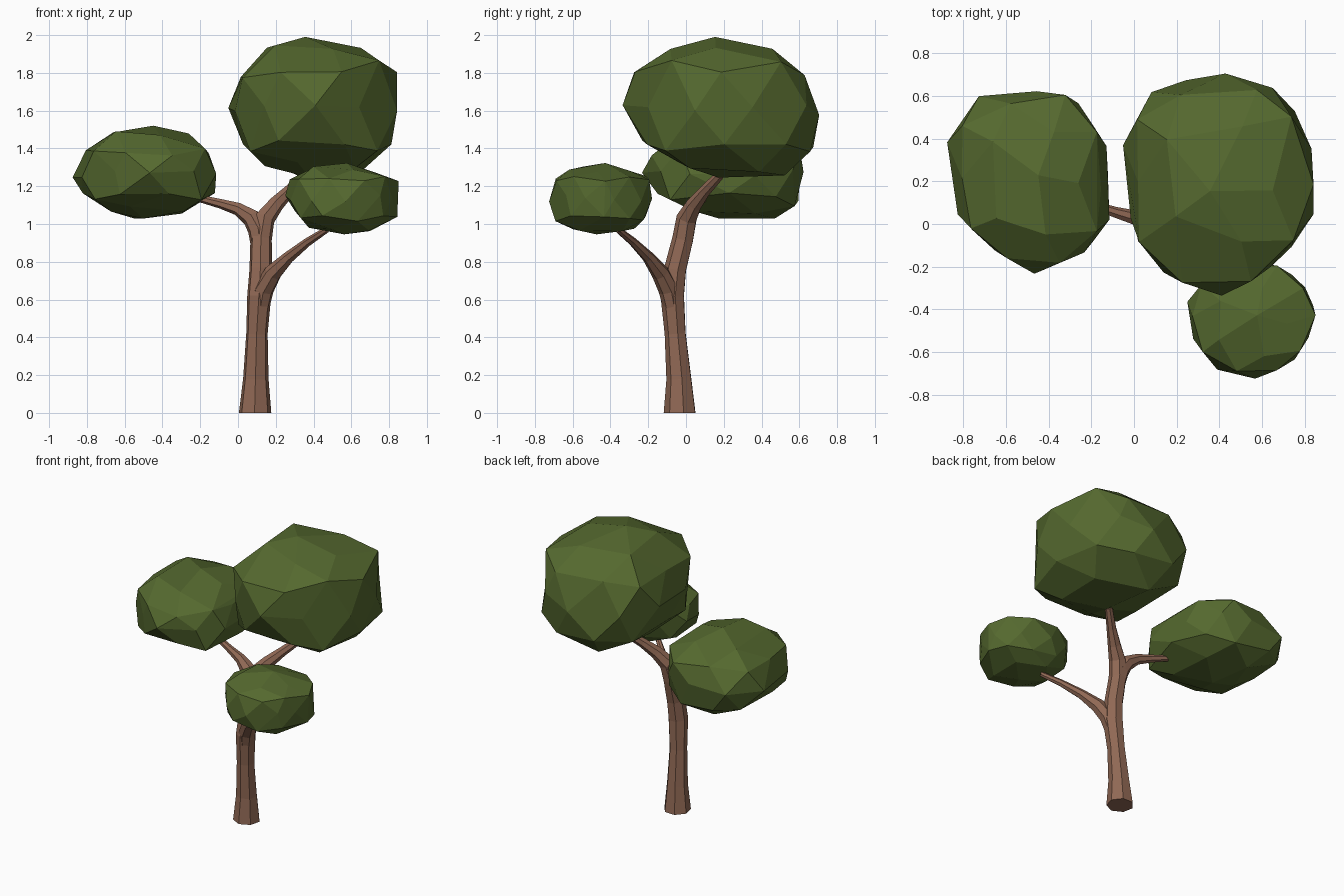
import bpy, bmesh, math, random
from mathutils import Vector

random.seed(7)


def material(name, rgb):
    m = bpy.data.materials.new(name)
    m.diffuse_color = (*rgb, 1)
    return m


BARK = material("bark brown", (0.28, 0.14, 0.09))
LEAF = material("leaf green", (0.09, 0.14, 0.028))


def finish(bm, name, mat):
    bmesh.ops.recalc_face_normals(bm, faces=bm.faces)
    me = bpy.data.meshes.new(name)
    bm.to_mesh(me)
    bm.free()
    ob = bpy.data.objects.new(name, me)
    bpy.context.collection.objects.link(ob)
    me.materials.append(mat)
    return ob


def tube(name, path, sides=7):
    """Tapered faceted limb through (x, y, z, radius) stations, without twist."""
    bm = bmesh.new()
    pts = [Vector(p[:3]) for p in path]
    rings = []
    u = Vector((1, 0.2, 0))
    for i, p in enumerate(pts):
        d = (pts[min(i + 1, len(pts) - 1)] - pts[max(i - 1, 0)]).normalized()
        if p.z == 0:
            d = Vector((0, 0, 1))
        u = (u - d * u.dot(d)).normalized()
        v = d.cross(u)
        rings.append([bm.verts.new(p + path[i][3] * (
            u * math.cos(a) + v * math.sin(a)))
            for a in [2 * math.pi * k / sides for k in range(sides)]])
    for a, b in zip(rings, rings[1:]):
        for k in range(sides):
            j = (k + 1) % sides
            bm.faces.new((a[k], a[j], b[j], b[k]))
    bm.faces.new(rings[0])
    bm.faces.new(rings[-1])
    return finish(bm, name, BARK)


def press(co, outline, i, j):
    """Push a point back inside a convex anticlockwise outline on axes i, j."""
    for a, b in zip(outline, outline[1:] + outline[:1]):
        n = Vector((b[1] - a[1], a[0] - b[0])).normalized()
        d = (co[i] - a[0]) * n.x + (co[j] - a[1]) * n.y
        if d > 0:
            co[i] -= d * n.x
            co[j] -= d * n.y


def foliage(name, low, high, front, side, top):
    """Faceted clump: a plump ball pressed into front, side and top outlines."""
    bm = bmesh.new()
    bmesh.ops.create_icosphere(bm, subdivisions=2, radius=1)
    for v in bm.verts:
        c = (v.co + Vector([random.uniform(-0.07, 0.07) for _ in range(3)])).normalized()
        for i in range(3):
            r = (high[i] - low[i]) / 2
            v.co[i] = (low[i] + high[i]) / 2 + 1.07 * r * math.copysign(abs(c[i]) ** 0.92, c[i])
        for _ in range(4):
            press(v.co, front, 0, 2)
            press(v.co, side, 1, 2)
            press(v.co, top, 0, 1)
    hull = bmesh.ops.convex_hull(bm, input=bm.verts[:])
    inner = {e for e in hull["geom_interior"] + hull["geom_unused"]
             if isinstance(e, bmesh.types.BMVert)}
    bmesh.ops.delete(bm, geom=list(inner), context='VERTS')
    # the old skin may differ from the hull: rebuild from the points alone
    pts = [v.co.copy() for v in bm.verts]
    bm.clear()
    for p in pts:
        bm.verts.new(p)
    bmesh.ops.convex_hull(bm, input=bm.verts[:])
    bmesh.ops.join_triangles(bm, faces=bm.faces, angle_face_threshold=0.3,
                             angle_shape_threshold=1.2)
    return finish(bm, name, LEAF)


# Trunk bending back and right into the top clump
tube("trunk", [(0.09, -0.03, 0, 0.088), (0.094, -0.035, 0.18, 0.069),
               (0.1, -0.055, 0.42, 0.058), (0.112, -0.07, 0.62, 0.065),
               (0.12, -0.055, 0.76, 0.061), (0.122, -0.015, 0.92, 0.058),
               (0.14, 0.005, 1.03, 0.056), (0.2, 0.045, 1.105, 0.043),
               (0.27, 0.1, 1.175, 0.032), (0.36, 0.18, 1.26, 0.025)])
# Left limb
tube("left_branch", [(0.118, -0.02, 0.88, 0.05), (0.108, -0.005, 0.97, 0.057),
                     (0.07, 0.01, 1.035, 0.05), (0.0, 0.03, 1.08, 0.035),
                     (-0.09, 0.055, 1.107, 0.026),
                     (-0.18, 0.085, 1.13, 0.021), (-0.28, 0.12, 1.155, 0.018)])
# Lower front limb
tube("front_branch", [(0.108, -0.06, 0.5, 0.045), (0.135, -0.09, 0.65, 0.055),
                      (0.185, -0.135, 0.74, 0.048), (0.27, -0.2, 0.825, 0.032),
                      (0.37, -0.28, 0.905, 0.023), (0.47, -0.36, 0.97, 0.017)])

# Leaf clumps
foliage("top_foliage", (-0.08, -0.34, 1.21), (0.87, 0.74, 2.0),
        [(-0.08, 1.65), (0.02, 1.43), (0.2, 1.25), (0.35, 1.21), (0.67, 1.28), (0.87, 1.48),
         (0.84, 1.82), (0.66, 1.93), (0.39, 2.0), (0.14, 1.93), (0, 1.76)],
        [(-0.34, 1.53), (-0.18, 1.4), (0.05, 1.28), (0.3, 1.21), (0.58, 1.27), (0.73, 1.49),
         (0.65, 1.77), (0.43, 1.95), (0.1, 2.0), (-0.15, 1.9), (-0.33, 1.76)],
        [(-0.08, 0.22), (0.02, -0.08), (0.23, -0.34), (0.42, -0.34), (0.6, -0.24), (0.83, -0.02),
         (0.87, 0.2), (0.8, 0.48), (0.6, 0.69), (0.38, 0.74), (0.1, 0.64), (-0.03, 0.48)])
foliage("left_foliage", (-0.88, -0.24, 1.0), (-0.08, 0.64, 1.53),
        [(-0.88, 1.2), (-0.57, 1.0), (-0.37, 1.01), (-0.08, 1.19), (-0.12, 1.33),
         (-0.23, 1.47), (-0.43, 1.53), (-0.57, 1.52), (-0.75, 1.45), (-0.87, 1.32)],
        [(-0.24, 1.28), (-0.15, 1.16), (0.1, 1.04), (0.37, 1.0), (0.58, 1.06), (0.64, 1.2),
         (0.61, 1.38), (0.4, 1.5), (0.15, 1.53), (-0.12, 1.45)],
        [(-0.88, 0.29), (-0.83, 0.05), (-0.69, -0.1), (-0.47, -0.24), (-0.29, -0.19),
         (-0.13, -0.03), (-0.08, 0.14), (-0.13, 0.37), (-0.29, 0.61), (-0.7, 0.64), (-0.87, 0.5)])
foliage("front_foliage", (0.25, -0.73, 0.94), (0.87, -0.17, 1.33),
        [(0.25, 1.13), (0.4, 0.95), (0.56, 0.94), (0.8, 0.97), (0.87, 1.08),
         (0.87, 1.22), (0.57, 1.33), (0.37, 1.3), (0.25, 1.22)],
        [(-0.73, 1.1), (-0.68, 0.99), (-0.45, 0.94), (-0.25, 0.98), (-0.16, 1.13),
         (-0.2, 1.25), (-0.45, 1.33), (-0.6, 1.3), (-0.69, 1.24)],
        [(0.25, -0.5), (0.38, -0.68), (0.59, -0.73), (0.75, -0.64), (0.87, -0.45),
         (0.79, -0.27), (0.65, -0.18), (0.45, -0.18), (0.25, -0.3)])
